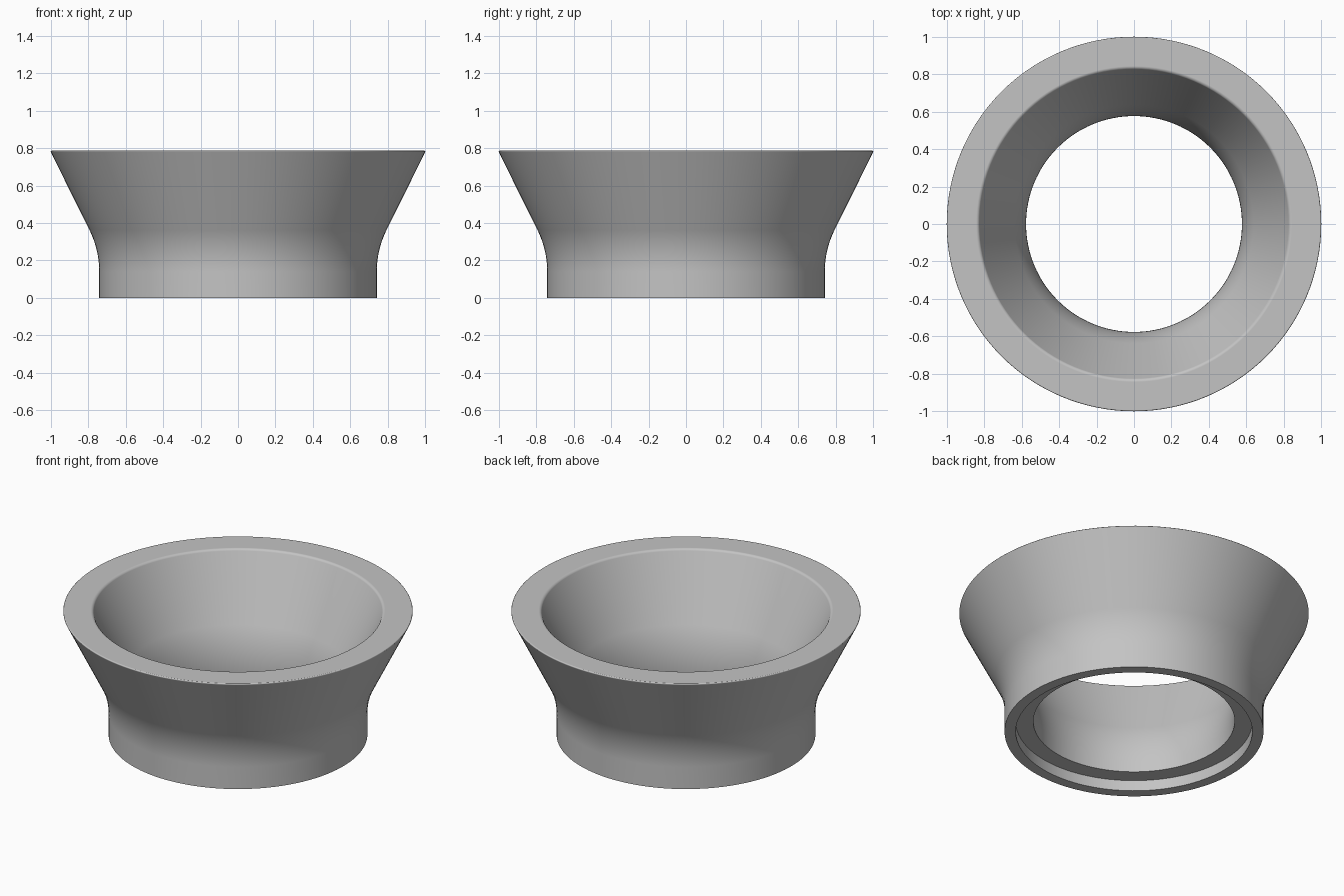
import bpy, bmesh, math
from mathutils import Vector

if "Cube" in bpy.data.objects:
    bpy.data.objects.remove(bpy.data.objects["Cube"])

SEGMENTS = 128
HEIGHT = 0.787


def rounded_profile(corners):
    """Closed outline from (radius, height, fillet radius, steps)."""
    out = []
    n = len(corners)
    for i, (x, z, rad, steps) in enumerate(corners):
        p = Vector((x, z))
        if rad == 0:
            out.append(p)
            continue
        a = (Vector(corners[i - 1][:2]) - p).normalized()
        b = (Vector(corners[(i + 1) % n][:2]) - p).normalized()
        half = a.angle(b) / 2
        centre = p + (a + b).normalized() * rad / math.sin(half)
        start = p + a * rad / math.tan(half) - centre
        end = p + b * rad / math.tan(half) - centre
        sweep = math.pi - 2 * half
        for k in range(steps + 1):
            t = k / steps
            v = (start * math.sin((1 - t) * sweep) + end * math.sin(t * sweep)) / math.sin(sweep)
            out.append(centre + v)
    return out


def lathe(name, profile, material):
    bm = bmesh.new()
    rings = []
    for p in profile:
        rings.append([bm.verts.new((p.x * math.cos(a), p.x * math.sin(a), p.y))
                      for a in (2 * math.pi * s / SEGMENTS for s in range(SEGMENTS))])
    for i, lower in enumerate(rings):
        upper = rings[(i + 1) % len(rings)]
        for s in range(SEGMENTS):
            t = (s + 1) % SEGMENTS
            bm.faces.new((lower[s], lower[t], upper[t], upper[s]))
    bmesh.ops.recalc_face_normals(bm, faces=bm.faces)
    mesh = bpy.data.meshes.new(name)
    bm.to_mesh(mesh)
    bm.free()
    mesh.materials.append(material)
    obj = bpy.data.objects.new(name, mesh)
    bpy.context.collection.objects.link(obj)
    bpy.context.view_layer.objects.active = obj
    obj.select_set(True)
    bpy.ops.object.shade_smooth_by_angle(angle=math.radians(35))
    # keep the wide flat and conical faces evenly shaded beside the fillets
    mod = obj.modifiers.new("weighted_normals", 'WEIGHTED_NORMAL')
    mod.keep_sharp = True
    return obj


grey = bpy.data.materials.new("plain_grey")
grey.diffuse_color = (0.55, 0.55, 0.55, 1)
grey.use_nodes = True
grey.node_tree.nodes["Principled BSDF"].inputs["Base Color"].default_value = grey.diffuse_color

# flared collar: outer wall, rim, inner wall, recessed step underneath
corners = [
    (0.742, 0.0, 0, 0),
    (0.742, 0.257, 0.50, 10),     # outer bend
    (1.005, HEIGHT, 0.006, 6),    # outer rim edge
    (0.832, HEIGHT, 0.02, 5),     # inner rim edge
    (0.577, 0.27, 0.60, 10),      # inner bend
    (0.577, 0.067, 0, 0),
    (0.678, 0.067, 0, 0),
    (0.678, 0.0, 0, 0),
]
lathe("flared_collar", rounded_profile(corners), grey)
